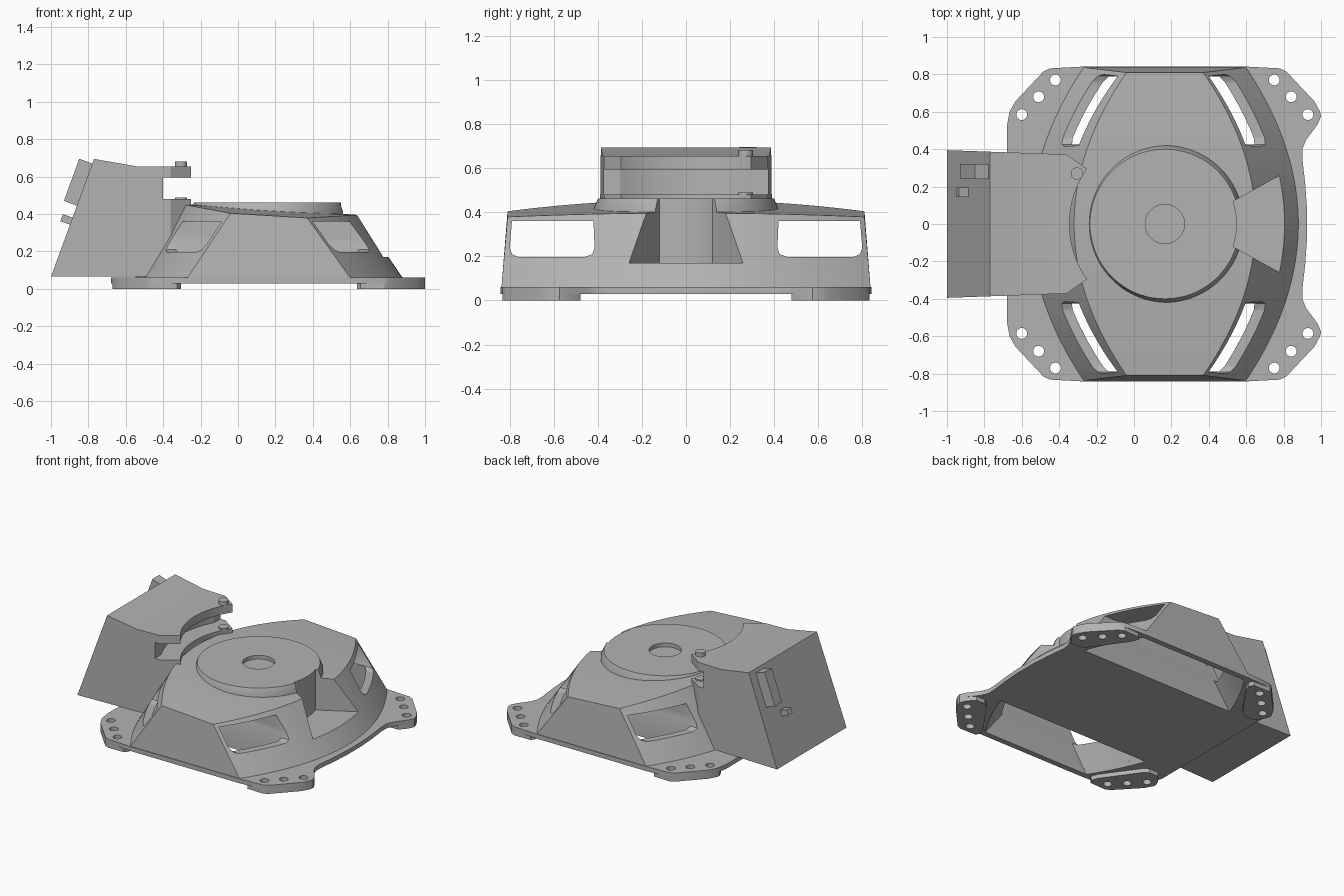
import bpy, bmesh, math
from mathutils import Matrix

old = bpy.data.objects.get("Cube")
if old:
    bpy.data.objects.remove(old, do_unlink=True)

CX = 0.165  # axis of the round housing

grey = bpy.data.materials.new("plain grey")
grey.use_nodes = True
COLOUR = (0.45, 0.45, 0.45, 1)
grey.diffuse_color = COLOUR
grey.node_tree.nodes["Principled BSDF"].inputs["Base Color"].default_value = COLOUR


def finish(name, bm):
    bmesh.ops.recalc_face_normals(bm, faces=bm.faces)
    mesh = bpy.data.meshes.new(name)
    bm.to_mesh(mesh)
    bm.free()
    mesh.materials.append(grey)
    obj = bpy.data.objects.new(name, mesh)
    bpy.context.collection.objects.link(obj)
    return obj


def loft(name, rings):
    """Skin equal-length rings and cap both ends."""
    bm = bmesh.new()
    rows = [[bm.verts.new(p) for p in ring] for ring in rings]
    n = len(rows[0])
    for a, b in zip(rows, rows[1:]):
        for i in range(n):
            j = (i + 1) % n
            bm.faces.new((a[i], a[j], b[j], b[i]))
    bm.faces.new(rows[0])
    bm.faces.new(rows[-1])
    return finish(name, bm)


def prism(name, pts, lo, hi, axis="z"):
    place = {"z": lambda a, b, h: (a, b, h),
             "y": lambda a, b, h: (a, h, b),
             "x": lambda a, b, h: (h, a, b)}[axis]
    return loft(name, [[place(a, b, h) for a, b in pts] for h in (lo, hi)])


def circle(x, y, r, n=48, start=0, end=math.tau):
    full = end - start == math.tau
    steps = n if full else n - 1
    return [(x + r * math.cos(start + (end - start) * i / steps),
             y + r * math.sin(start + (end - start) * i / steps)) for i in range(n)]


def boolean(obj, tools, op="DIFFERENCE"):
    bpy.context.view_layer.objects.active = obj
    for tool in tools:
        mod = obj.modifiers.new("cut", "BOOLEAN")
        mod.operation, mod.solver, mod.object = op, "EXACT", tool
        bpy.ops.object.modifier_apply(modifier=mod.name)


def block(name, size, centre, tilt=0):
    bm = bmesh.new()
    bmesh.ops.create_cube(bm, size=1)
    bmesh.ops.scale(bm, vec=size, verts=bm.verts)
    bm.transform(Matrix.Translation(centre) @ Matrix.Rotation(tilt, 4, "Y"))
    return finish(name, bm)


def section(t, inset=0, floor=0.055):
    """Cross-section of the sloping housing, t runs -1..1 along y."""
    bulge = 0.28 * (1 - t * t)
    top, bottom = 0.205 + bulge - inset, 0.435 + bulge - inset
    bottom += (0.06 - floor) * 0.68

    def roof(x):
        return 0.437 - 0.062 * x - 0.053 * (0.81 * t) ** 2 - inset * 0.7
    yb, yt = 0.838 * t, 0.81 * t
    return [(CX - bottom, yb, floor), (CX - top, yt, roof(CX - top)),
            (CX + top, yt, roof(CX + top)), (CX + bottom, yb, floor)]


def span(a, b, n):
    return [a + (b - a) * i / (n - 1) for i in range(n)]


# Cutters: side cavities, windows, wedge notch
cavities = [loft("cavity_cutter", [section(s * t, 0.045, -0.02) for t in span(0.51, 0.96, 14)])
            for s in (-1, 1)]
window = [(0.42, 0.36), (0.79, 0.36), (0.80, 0.24), (0.79, 0.21), (0.76, 0.197),
          (0.46, 0.197), (0.425, 0.21), (0.415, 0.24)]
windows = [prism("window_cutter", [(s * y, z) for y, z in window], -1.5, 1.5, "x")
           for s in (-1, 1)]
wedge = prism("notch_cutter", circle(CX, 0, 0.385, 16, -0.32, 0.32)
              + [(0.95, 0.355), (0.95, -0.355)], 0.17, 0.7)

# Sloping housing
housing = loft("housing", [section(t) for t in span(-1, 1, 49)])
boolean(housing, cavities + windows + [wedge])

# Raised round cover with a shallow centre recess
cover = loft("round_cover", [[(x, y, z) for x, y in circle(CX, 0, r, 96)]
                             for r, z in ((0.42, 0.38), (0.42, 0.415), (0.40, 0.462))])
recess = prism("recess_cutter", circle(CX, 0, 0.105), 0.435, 0.6)
boolean(cover, [wedge, recess])

# Base flange, its corner feet and the bolt holes
corner = [(0.43, 0.842), (0.615, 0.832), (0.65, 0.815), (0.80, 0.655), (0.83, 0.60), (0.835, 0.575)]
waist = [(0.815, 0.53), (0.755, 0.45), (0.735, 0.40), (0.735, 0.35), (0.75, 0.22), (0.76, 0.08)]
right = [(CX + x, y) for x, y in corner + waist]
left = [(CX - x, y) for x, y in corner + [(0.845, 0.52), (0.845, 0.05)]]
half = left[::-1] + right
flange = prism("base_flange", half + [(x, -y) for x, y in half[::-1]], 0.03, 0.062)

pad = corner[1:] + [(0.815, 0.53), (0.77, 0.48), (0.70, 0.48), (0.66, 0.51), (0.49, 0.75),
                    (0.47, 0.80), (0.49, 0.828)]
feet, holes = [], []
for sx, side in ((-1, "right"), (1, "left")):
    for sy, end in ((-1, "front"), (1, "rear")):
        feet.append(prism(f"{end}_{side}_foot", [(CX + sx * x, sy * y) for x, y in pad], 0, 0.045))
        for hx, hy in ((0.585, 0.77), (0.675, 0.68), (0.765, 0.585)):
            holes.append(prism("hole_cutter", circle(CX + sx * hx, sy * hy, 0.029, 20), -0.1, 0.2))
        boolean(feet[-1], holes[-3:])
boolean(flange, cavities + holes)

# Control box: side profile trimmed by a plan with a curved front
control_box = prism("control_box", [(-1, 0.065), (-0.77, 0.695), (-0.54, 0.655),
                                    (-0.2, 0.655), (-0.2, 0.065)], -0.5, 0.5, "y")
arc = circle(CX, 0, 0.51, 32, math.pi - 0.617, math.pi + 0.617)
plan = prism("plan_cutter", [(-1.01, 0.395), (-0.36, 0.372)] + arc
             + [(-0.36, -0.372), (-1.01, -0.395)], -0.1, 0.9)
boolean(control_box, [plan], "INTERSECT")
slot = block("slot_cutter", (0.4, 1, 0.115), (-0.2, 0, 0.5375))
pocket = prism("pocket_cutter", circle(CX, 0, 0.64, 32, math.pi - 0.49, math.pi + 0.49), 0.48, 0.595)
boolean(control_box, [slot, pocket])

# Clamp pin, button and small connector
for name, lo, hi in (("clamp_pin", 0.6, 0.682), ("clamp_pin_seat", 0.46, 0.49)):
    prism(name, circle(-0.305, 0.27, 0.033, 24), lo, hi)
block("rocker_button", (0.10, 0.08, 0.24), (-0.843, 0.28, 0.566), 0.35)
block("small_connector", (0.06, 0.05, 0.04), (-0.915, 0.17, 0.371), 0.35)

# Remove cutters and shade the curved parts
for obj in list(bpy.data.objects):
    if obj.name.split(".")[0].endswith("_cutter"):
        bpy.data.objects.remove(obj, do_unlink=True)
bpy.ops.object.select_all(action="DESELECT")
for obj in bpy.context.collection.objects:
    if obj.type == "MESH":
        obj.select_set(True)
        bpy.context.view_layer.objects.active = obj
bpy.ops.object.shade_smooth_by_angle(angle=math.radians(25))
